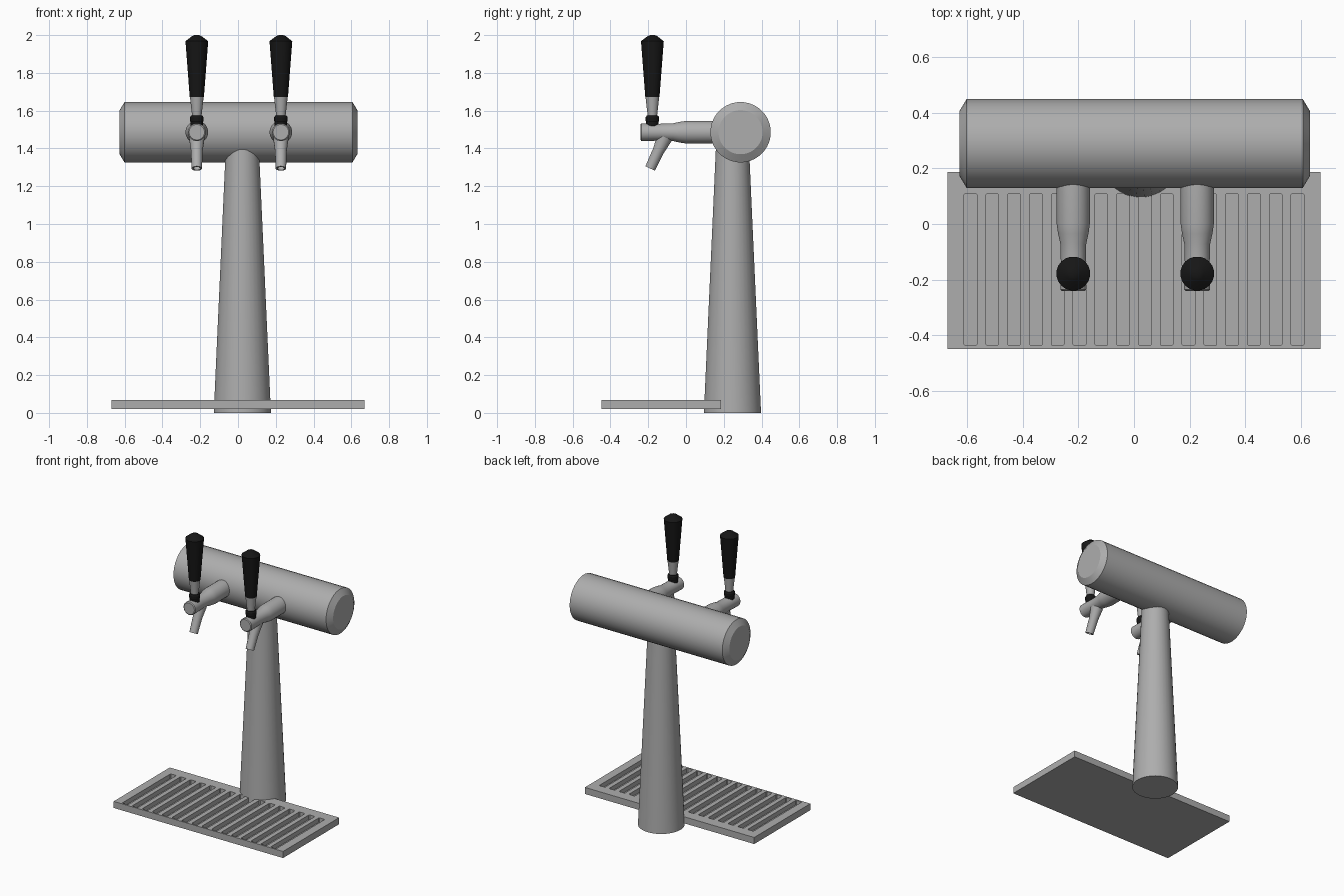
import bpy, bmesh, math
from mathutils import Vector

if "Cube" in bpy.data.objects:
    bpy.data.objects.remove(bpy.data.objects["Cube"])

black = bpy.data.materials.new("black_plastic")
black.diffuse_color = (0.008, 0.008, 0.008, 1)
black.use_nodes = True
black.node_tree.nodes["Principled BSDF"].inputs["Base Color"].default_value = black.diffuse_color
steel = bpy.data.materials.new("dark_steel")
steel.diffuse_color = (0.42, 0.42, 0.42, 1)
steel.use_nodes = True
steel.node_tree.nodes["Principled BSDF"].inputs["Base Color"].default_value = steel.diffuse_color


def finish(name, bm, mat=steel, smooth=True):
    bmesh.ops.recalc_face_normals(bm, faces=bm.faces)
    me = bpy.data.meshes.new(name)
    bm.to_mesh(me)
    bm.free()
    ob = bpy.data.objects.new(name, me)
    bpy.context.collection.objects.link(ob)
    me.materials.append(mat)
    if smooth:
        bpy.ops.object.select_all(action='DESELECT')
        ob.select_set(True)
        bpy.context.view_layer.objects.active = ob
        bpy.ops.object.shade_smooth_by_angle(angle=math.radians(30))
    return ob


def lathe(name, profile, origin, axis=(0, 0, 1), sides=32, mat=steel):
    """Revolve (radius, distance) points around an axis; both ends are capped."""
    bm = bmesh.new()
    turn = Vector((0, 0, 1)).rotation_difference(Vector(axis))
    rings = []
    for r, h in profile:
        ring = []
        for i in range(sides):
            a = 2 * math.pi * (i + 0.5) / sides
            p = Vector((r * math.cos(a), r * math.sin(a), h))
            ring.append(bm.verts.new(turn @ p + Vector(origin)))
        rings.append(ring)
    for a, b in zip(rings, rings[1:]):
        for i in range(sides):
            j = (i + 1) % sides
            bm.faces.new((a[i], a[j], b[j], b[i]))
    bm.faces.new(rings[0])
    bm.faces.new(rings[-1])
    return finish(name, bm, mat)


def add_box(bm, lo, hi, corner=0.0):
    """Box between two corners, with optional chamfered vertical edges."""
    (x0, y0, z0), (x1, y1, z1), c = lo, hi, corner
    if c:
        pts = [(x0 + c, y0), (x1 - c, y0), (x1, y0 + c), (x1, y1 - c),
               (x1 - c, y1), (x0 + c, y1), (x0, y1 - c), (x0, y0 + c)]
    else:
        pts = [(x0, y0), (x1, y0), (x1, y1), (x0, y1)]
    low = [bm.verts.new((x, y, z0)) for x, y in pts]
    top = [bm.verts.new((x, y, z1)) for x, y in pts]
    bm.faces.new(low[::-1])
    bm.faces.new(top)
    for i in range(len(pts)):
        j = (i + 1) % len(pts)
        bm.faces.new((low[i], low[j], top[j], top[i]))


# Tapered column
lathe("column", [(0.152, 0), (0.086, 1.45)], (0.023, 0.246, 0))

# Horizontal barrel with chamfered ends
lathe("barrel", [(0.117, -0.628), (0.16, -0.602), (0.16, 0.605), (0.117, 0.631)],
      (0.001, 0.289, 1.486), axis=(1, 0, 0))

# Drip tray with a row of grooves
bm = bmesh.new()
add_box(bm, (-0.67, -0.448, 0.02), (0.67, 0.186, 0.067))
tray = finish("drip_tray", bm, smooth=False)
bm = bmesh.new()
for i in range(16):
    x = (i - 7.5) * 0.0783
    add_box(bm, (x - 0.023, -0.437, 0.035), (x + 0.023, 0.11, 0.1), 0.005)
cutter = finish("groove_cutter", bm, smooth=False)
cutter.hide_render = True
cut = tray.modifiers.new("grooves", 'BOOLEAN')
cut.operation = 'DIFFERENCE'
cut.solver = 'EXACT'
cut.object = cutter
bpy.context.view_layer.objects.active = tray
bpy.ops.object.modifier_apply(modifier=cut.name)
bpy.data.objects.remove(cutter)

# Two taps
for side, x in (("left", -0.218), ("right", 0.227)):
    # Shank and body, running forward out of the barrel
    lathe(side + "_tap_body",
          [(0.06, 0), (0.06, 0.2), (0.055, 0.235), (0.047, 0.27),
           (0.045, 0.34), (0.047, 0.42), (0.047, 0.436), (0.041, 0.441)],
          (x, 0.2, 1.486), axis=(0, -1, 0), sides=24)
    # Angled hollow spout, flaring where it meets the body
    start, tip = Vector((x, -0.112, 1.46)), Vector((x, -0.19, 1.294))
    length = (tip - start).length
    lathe(side + "_spout",
          [(0.042, 0), (0.031, length * 0.45), (0.028, length),
           (0.019, length), (0.019, length - 0.05)],
          start, axis=(tip - start).normalized(), sides=20)
    # Handle: collar, metal ferrule, black grip
    base = (x, -0.178, 0)
    lathe(side + "_collar",
          [(0.033, 1.51), (0.033, 1.54), (0.036, 1.545), (0.036, 1.565),
           (0.03, 1.575)], base, sides=20, mat=black)
    lathe(side + "_ferrule", [(0.025, 1.57), (0.037, 1.675)], base, sides=20)
    lathe(side + "_grip",
          [(0.038, 1.672), (0.061, 1.968), (0.025, 1.995), (0.012, 2.0)],
          base, sides=20, mat=black)
